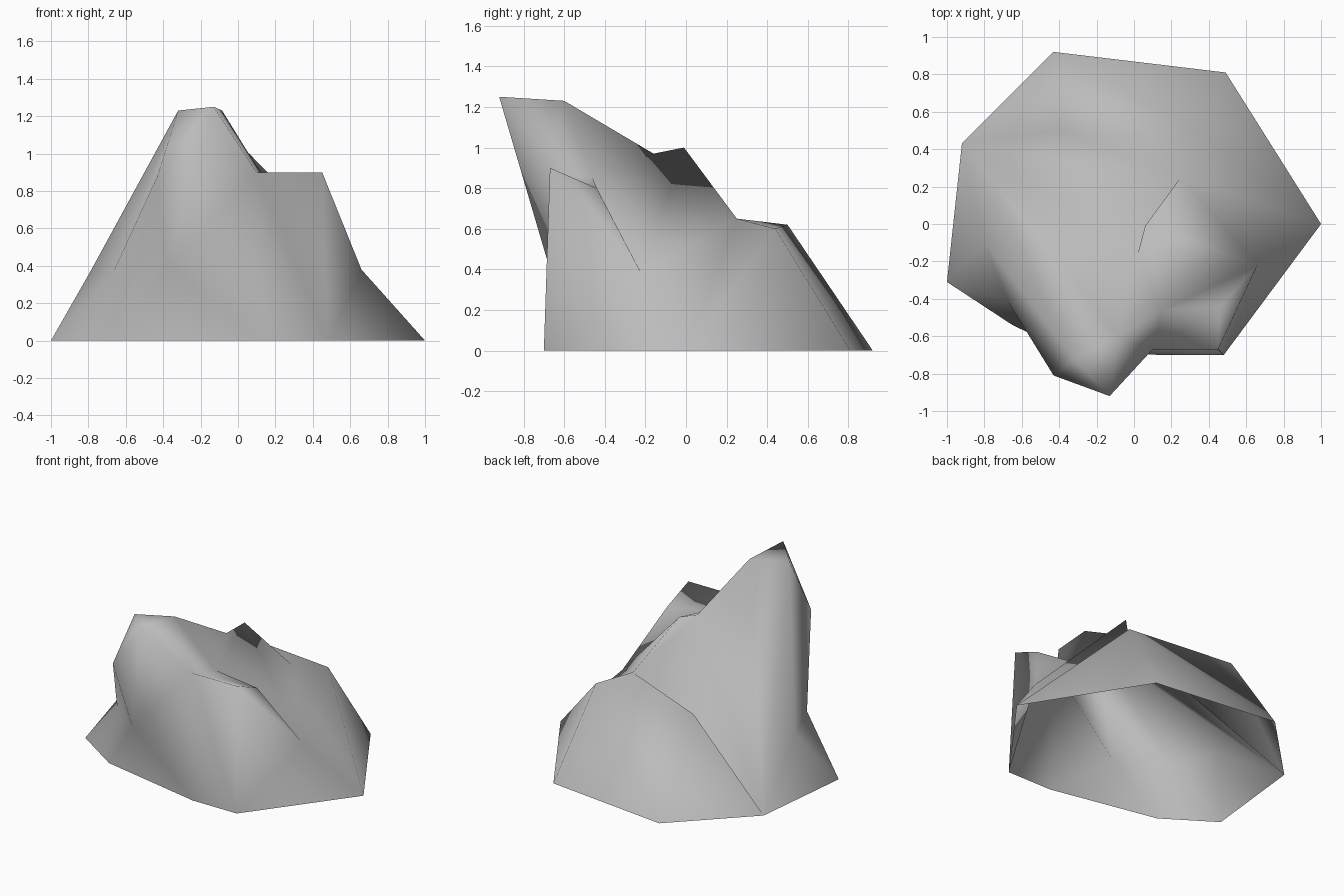
import bpy
import bmesh

if "Cube" in bpy.data.objects:
    bpy.data.objects.remove(bpy.data.objects["Cube"], do_unlink=True)


def make_material(name, colour):
    mat = bpy.data.materials.new(name)
    mat.use_nodes = True
    mat.diffuse_color = colour
    mat.node_tree.nodes["Principled BSDF"].inputs["Base Color"].default_value = colour
    return mat


# Foot of the rock, counter-clockwise on the ground
foot = {
    "east": (1, 0), "north_east": (.49, .81), "north": (-.43, .92),
    "north_west": (-.92, .43), "west": (-1, -.31), "south_west": (-.65, -.54),
    "south": (.13, -.7), "south_east": (.48, -.7),
}

# Peaks, ledges and dips above the foot
crest = {
    "peak": (-.13, -.92, 1.25), "peak_left": (-.32, -.72, 1.23), "peak_back": (-.085, -.6, 1.23),
    "overhang": (-.43, -.81, .88), "knee": (-.67, -.42, .36), "hollow": (-.38, -.67, .4),
    "hip": (-.8, -.1, .35),
    "ledge_in": (.1, -.67, .9), "ledge_out": (.45, -.67, .9),
    "dip_in": (.15, -.46, .85), "dip_out": (.46, -.44, .8), "shoulder": (.66, -.22, .38),
    "saddle": (.02, -.16, .97), "knob": (.06, -.01, 1.0),
    "step_in": (.25, .25, .65), "step_east": (.41, .44, .6), "step_north": (-.41, .5, .62),
}

# Facets of each side, wound outward
front = [
    "peak overhang hollow",
    "peak hollow ledge_in",
    "overhang knee hollow",
    "knee south_west hollow",
    "hollow south_west south",
    "hollow south ledge_in",
    "ledge_in south south_east ledge_out",
    "ledge_out south_east shoulder",
    "shoulder south_east east",
]
summit = [
    "peak peak_left overhang",
    "peak peak_back peak_left",
    "peak ledge_in peak_back",
    "peak_back ledge_in dip_in",
    "peak_back dip_in saddle",
]
ledge = [
    "ledge_in ledge_out dip_out",
    "ledge_in dip_out dip_in",
    "ledge_out shoulder dip_out",
    "dip_in dip_out shoulder",
    "dip_in shoulder knob",
    "dip_in knob saddle",
    "shoulder step_in knob",
    "shoulder east step_in",
]
back = [
    "step_in east step_east",
    "step_east east north_east",
    "step_east north_east north step_north",
    "step_in step_east step_north",
    "knob step_in saddle",
    "saddle step_in north_west",
    "step_in step_north north_west",
    "peak_back saddle north_west",
    "peak_back north_west peak_left",
]
left_flank = [
    "step_north north north_west",
    "peak_left north_west hip",
    "hip north_west west",
    "hip west knee",
    "peak_left hip knee",
    "knee west south_west",
    "peak_left knee overhang",
]

# Rock shell, open underneath
bm = bmesh.new()
points = {name: bm.verts.new((x, y, 0)) for name, (x, y) in foot.items()}
points.update({name: bm.verts.new(co) for name, co in crest.items()})
for facet in front + summit + ledge + back + left_flank:
    bm.faces.new([points[name] for name in facet.split()]).smooth = True

mesh = bpy.data.meshes.new("rock")
bm.to_mesh(mesh)
bm.free()
rock = bpy.data.objects.new("rock", mesh)
bpy.context.collection.objects.link(rock)
mesh.materials.append(make_material("stone grey", (.5, .5, .5, 1)))
